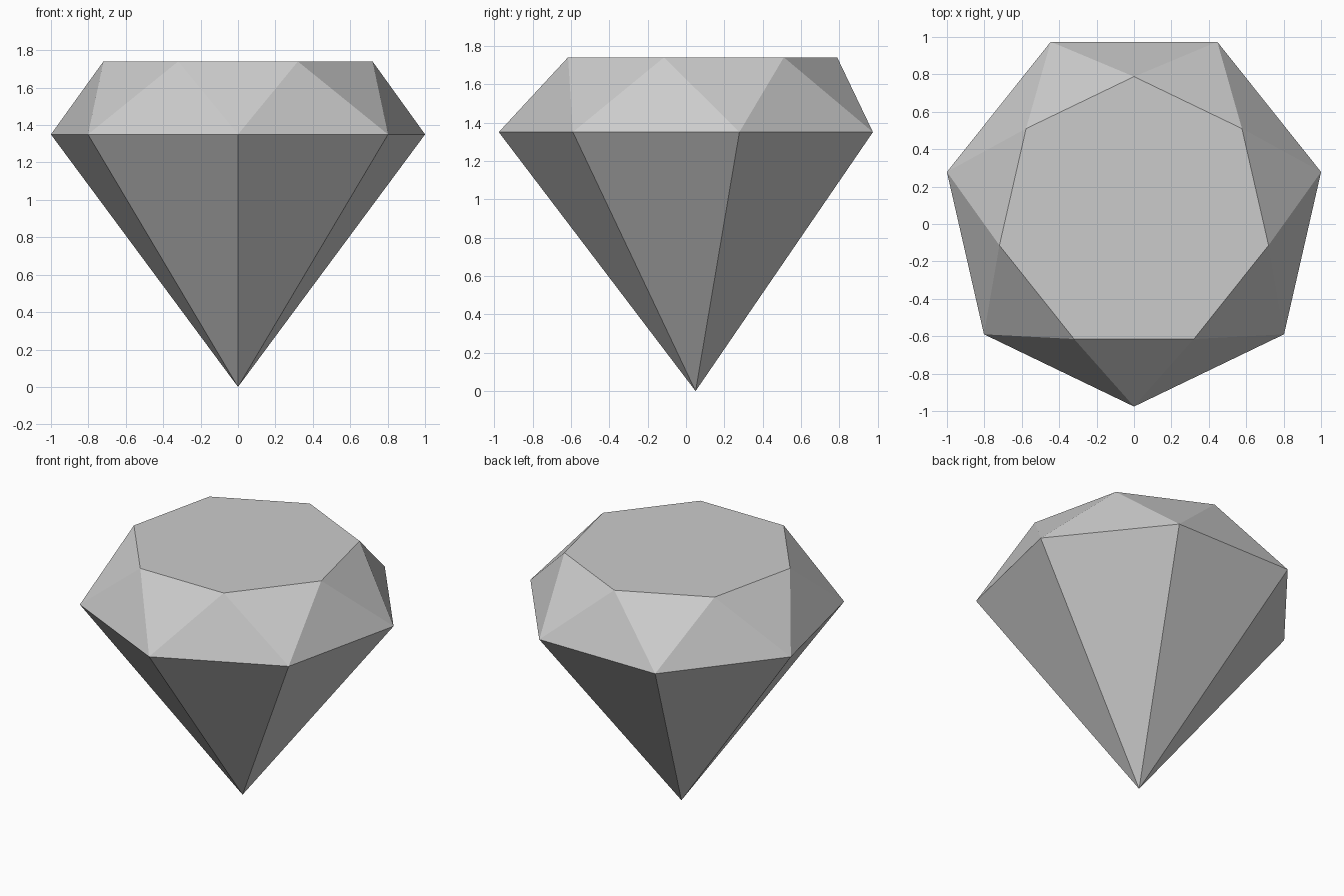
import bpy
import bmesh
from math import cos, sin, pi

SIDES = 7
STEP = 2 * pi / SIDES
CENTRE_Y = 0.05

cube = bpy.data.objects.get("Cube")
if cube:
    bpy.data.objects.remove(cube, do_unlink=True)

# Single flat grey
grey = bpy.data.materials.new("light grey")
grey.use_nodes = True
colour = (0.6, 0.6, 0.6, 1)
grey.diffuse_color = colour
grey.node_tree.nodes["Principled BSDF"].inputs["Base Color"].default_value = colour

bm = bmesh.new()


def ring(radius, z, turn):
    """Regular ring of corners, turned by a fraction of one side."""
    angles = [-pi / 2 + (i + turn) * STEP for i in range(SIDES)]
    return [bm.verts.new((radius * cos(a), CENTRE_Y + radius * sin(a), z))
            for a in angles]


# Girdle, table and bottom point
girdle = ring(1.026, 1.35, 0)
table = ring(0.738, 1.74, 0.5)
point = bm.verts.new((0, CENTRE_Y, 0))

bm.faces.new(table)
for i in range(SIDES):
    j = (i + 1) % SIDES
    # Crown: alternating upward and downward triangles
    bm.faces.new((girdle[i], girdle[j], table[i]))
    bm.faces.new((table[i], girdle[j], table[j]))
    # Pavilion facet down to the point
    bm.faces.new((girdle[j], girdle[i], point))

bmesh.ops.recalc_face_normals(bm, faces=bm.faces[:])
mesh = bpy.data.meshes.new("cut_gem")
bm.to_mesh(mesh)
bm.free()
mesh.materials.append(grey)
gem = bpy.data.objects.new("cut_gem", mesh)
bpy.context.collection.objects.link(gem)
